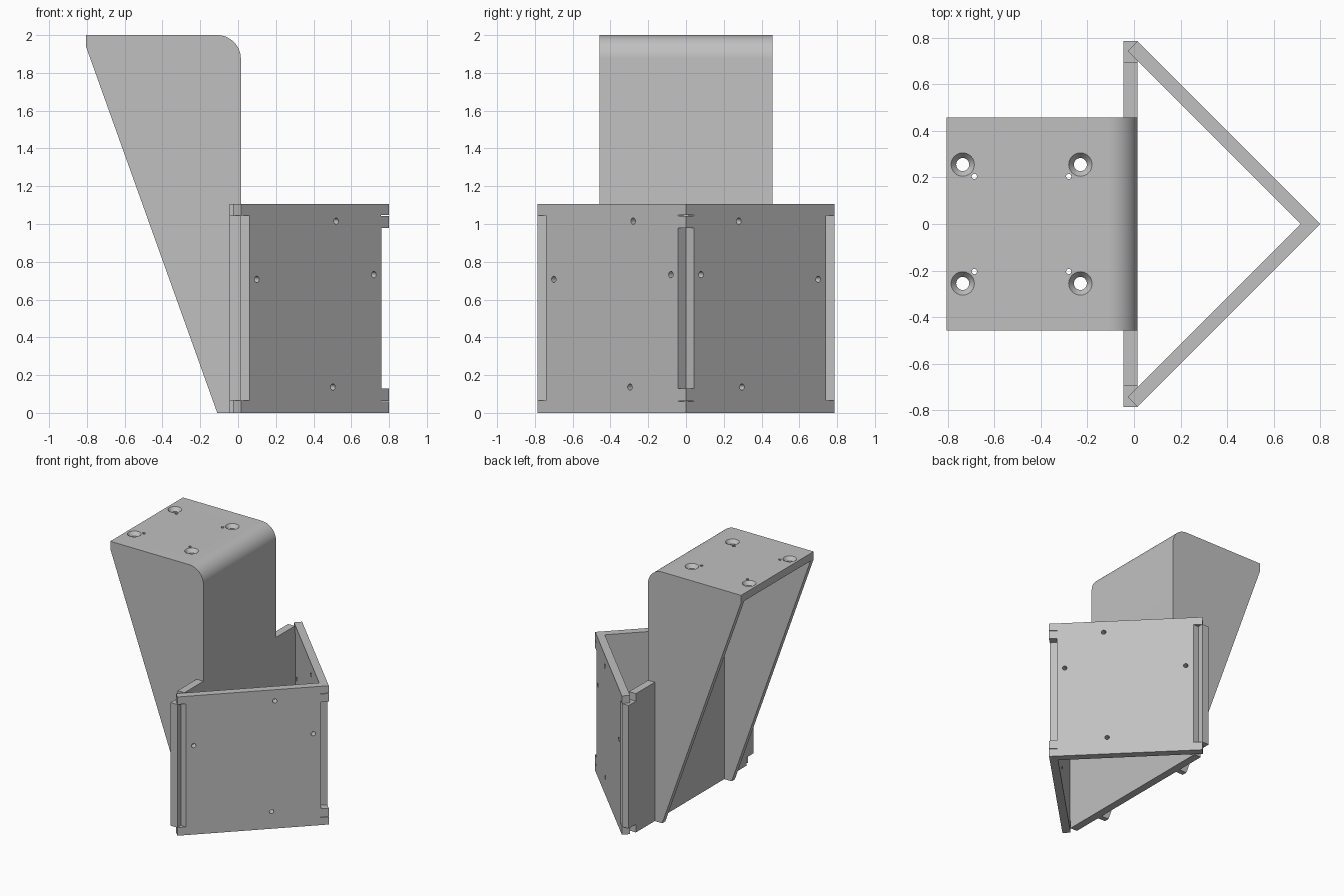
import bpy
import bmesh
from math import cos, sin, pi
from mathutils import Vector, Matrix

cube = bpy.data.objects.get("Cube")
if cube:
    bpy.data.objects.remove(cube, do_unlink=True)

grey = bpy.data.materials.new("plain_grey")
grey.use_nodes = True
grey.diffuse_color = (0.53, 0.53, 0.53, 1)
grey.node_tree.nodes["Principled BSDF"].inputs["Base Color"].default_value = grey.diffuse_color

H = 1.105        # height of the lower box
FRONT = 0.015    # front face of the spine
REAR = -0.045    # rear face of the spine
W = 0.457        # half width of the bracket
END = 0.785      # half width of the lower box


def finish(name, bm):
    bmesh.ops.recalc_face_normals(bm, faces=bm.faces)
    mesh = bpy.data.meshes.new(name)
    bm.to_mesh(mesh)
    bm.free()
    mesh.materials.append(grey)
    ob = bpy.data.objects.new(name, mesh)
    bpy.context.collection.objects.link(ob)
    return ob


def prism(name, pts, axis, a, b):
    """Extrude a 2D outline along an axis from a to b."""
    place = {"x": lambda p, d: (d, p[0], p[1]),
             "y": lambda p, d: (p[0], d, p[1]),
             "z": lambda p, d: (p[0], p[1], d)}[axis]
    bm = bmesh.new()
    face = bm.faces.new([bm.verts.new(place(p, a)) for p in pts])
    new = bmesh.ops.extrude_face_region(bm, geom=[face])["geom"]
    shift = Vector(place((0, 0), b - a))
    bmesh.ops.translate(bm, vec=shift, verts=[v for v in new if isinstance(v, bmesh.types.BMVert)])
    return finish(name, bm)


def rod(center, direction, r1, r2, depth, sides=24):
    bm = bmesh.new()
    turn = Vector(direction).to_track_quat("Z", "Y").to_matrix().to_4x4()
    bmesh.ops.create_cone(bm, cap_ends=True, segments=sides, radius1=r1, radius2=r2,
                          depth=depth, matrix=Matrix.Translation(center) @ turn)
    return finish("cutter", bm)


def cut(ob, cutters):
    """Subtract the cutters, then discard them."""
    bpy.ops.object.select_all(action="DESELECT")
    bpy.context.view_layer.objects.active = ob
    ob.select_set(True)
    for c in cutters:
        c.hide_render = True
        mod = ob.modifiers.new("cut", "BOOLEAN")
        mod.operation = "DIFFERENCE"
        mod.solver = "EXACT"
        mod.object = c
        bpy.ops.object.modifier_apply(modifier=mod.name)
        bpy.data.objects.remove(c, do_unlink=True)
    bpy.ops.object.shade_smooth_by_angle(angle=0.5)


def arc(cx, cz, r, n=12):
    return [(cx + r * sin(i * pi / 2 / n), cz + r * cos(i * pi / 2 / n)) for i in range(n + 1)]


# Bracket: rounded side profile hollowed out between its two gussets
outline = [(-0.805, 1.94), (-0.805, 2)] + arc(-0.11, 1.875, 0.125) + [(FRONT, 0), (-0.11, 0)]
bracket = prism("mounting_bracket", outline, "y", -W, W)
hollow = [(-1, -0.1), (-1, 1.94)] + arc(-0.11, 1.875, 0.065) + [(REAR, -0.1)]
cutters = [prism("cutter", hollow, "y", 0.04 - W, W - 0.04)]

# Countersunk screw holes and pilot holes in the top plate
for s in (-1, 1):
    for x, px in ((-0.735, -0.685), (-0.23, -0.28)):
        cutters += [rod((x, s * 0.255, 1.95), (0, 0, 1), 0.028, 0.028, 0.2),
                    rod((x, s * 0.255, 1.986), (0, 0, 1), 0.028, 0.051, 0.03),
                    rod((px, s * 0.204, 1.95), (0, 0, 1), 0.012, 0.012, 0.2, 8)]
cut(bracket, cutters)

# Lower box: a back wing and a slanted panel on each side
screws = [(0.52, 1.015), (0.72, 0.732), (0.1, 0.707), (0.503, 0.137)]
for s, side in ((1, "left"), (-1, "right")):
    wing = [(W, 0), (0.695, 0), (0.695, 0.065), (END, 0.065),
            (END, 1.045), (0.695, 1.045), (0.695, H), (W, H)]
    prism(side + "_back_wing", [(s * y, z) for y, z in wing], "x", REAR, FRONT)

    plan = [(0.8, 0), (0.715, 0), (-0.026, 0.742), (FRONT, END)]
    panel = prism(side + "_slanted_panel", [(x, s * y) for x, y in plan], "z", 0, H)
    slot = [(-0.2, 0.9), (0.2, 0.9), (0.2, 0.74), (FRONT, 0.74), (FRONT, 0.6), (-0.2, 0.6)]
    notch = [(0.717, 0), (0.917, 0.2), (0.917, -0.2)]
    cutters = [prism("cutter", [(x, s * y) for x, y in slot], "z", 0.065, 1.045),
               prism("cutter", notch, "z", 0.13, 0.98)]
    cutters += [rod((x, s * (0.8 - x), z), (1, s, 0), 0.017, 0.017, 0.3, 16) for x, z in screws]
    # Fine slits at the front corner
    corner = [(0.757, -0.1), (0.9, -0.1), (0.9, 0.1), (0.757, 0.1)]
    cutters += [prism("cutter", corner, "z", z - 0.002, z + 0.002) for z in (0.062, 1.045)]
    cut(panel, cutters)
